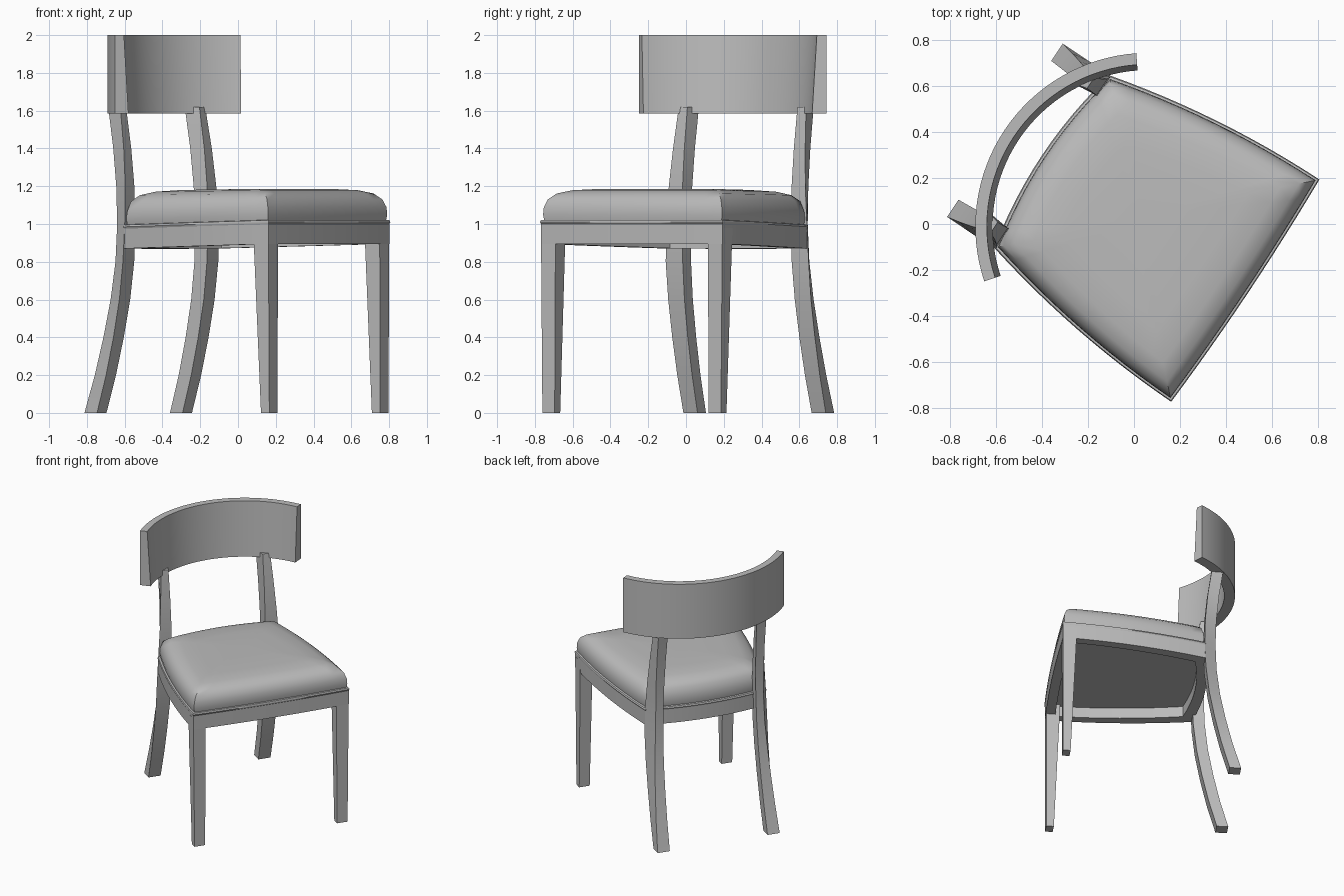
import bpy, bmesh, math
from mathutils import Vector

cube = bpy.data.objects.get("Cube")
if cube:
    bpy.data.objects.remove(cube, do_unlink=True)

grey = bpy.data.materials.new("plain grey")
grey.use_nodes = True
COLOUR = (0.5, 0.5, 0.5, 1)
grey.diffuse_color = COLOUR
grey.node_tree.nodes["Principled BSDF"].inputs["Base Color"].default_value = COLOUR

# The chair is built facing local +x, then turned as a whole
TURN = math.radians(-33.7)
SHIFT = (0.015, 0.023, 0)


def loft(name, rings, angle=35):
    """Skin closed rings of equal length and cap both ends."""
    bm = bmesh.new()
    loops = [[bm.verts.new(Vector(p)) for p in ring] for ring in rings]
    n = len(loops[0])
    for a, b in zip(loops, loops[1:]):
        for i in range(n):
            j = (i + 1) % n
            bm.faces.new((a[i], a[j], b[j], b[i]))
    bm.faces.new(loops[0][::-1])
    bm.faces.new(loops[-1])
    bmesh.ops.recalc_face_normals(bm, faces=bm.faces)
    mesh = bpy.data.meshes.new(name)
    bm.to_mesh(mesh)
    bm.free()
    obj = bpy.data.objects.new(name, mesh)
    bpy.context.collection.objects.link(obj)
    mesh.materials.append(grey)
    obj.rotation_euler.z = TURN
    obj.location = SHIFT
    bpy.ops.object.select_all(action='DESELECT')
    obj.select_set(True)
    bpy.context.view_layer.objects.active = obj
    bpy.ops.object.shade_smooth_by_angle(angle=math.radians(angle))
    return obj


def seat_ring(inset, z, slope=0.025, steps=12):
    """Tapered seat outline with gently bowed sides, sloping to the rear."""
    front, back = 0.56 - inset, -0.444 + inset
    wf, wb = 0.577 - inset, 0.447 - inset
    corners = [(front, -wf), (front, wf), (back, wb), (back, -wb)]
    bows = [0.015, 0.03, 0.05, 0.03]
    fade = max(0, 1 - inset / 0.45)
    ring = []
    for k in range(4):
        a, b = Vector(corners[k]), Vector(corners[(k + 1) % 4])
        d = (b - a).normalized()
        out = Vector((d.y, -d.x))
        for i in range(steps):
            t = i / steps
            p = a.lerp(b, t) + out * bows[k] * fade * 4 * t * (1 - t)
            ring.append((p.x, p.y, z + slope * (p.x - 0.56)))
    return ring


# Seat frame: hollow below with a recessed panel
loft("seat_frame", [seat_ring(d, z) for d, z in
                    [(0.02, 1.0), (0, 1.0), (0, 0.895), (0.065, 0.895), (0.065, 0.975)]])

# Upholstered cushion with a piped lower edge
cushion = [(0.012, 0.995), (0.0, 1.0), (-0.004, 1.01), (0.0, 1.02), (0.012, 1.022),
           (0.008, 1.05), (0.011, 1.09), (0.026, 1.13), (0.06, 1.162),
           (0.12, 1.18), (0.22, 1.188), (0.42, 1.19)]
loft("seat_cushion", [seat_ring(d, z, 0.025 if z < 1.1 else 0.01) for d, z in cushion], 45)

# Curved back rest, thicker at its lower edge
RADIUS, CENTRE, SPREAD, STEPS = 0.755, 0.06, 0.91, 32
section = [(RADIUS, 1.585), (RADIUS, 2.0), (RADIUS - 0.05, 2.0), (RADIUS - 0.075, 1.585)]
rest = []
for i in range(STEPS + 1):
    a = SPREAD * (2 * i / STEPS - 1)
    rest.append([(CENTRE - r * math.cos(a), r * math.sin(a), z) for r, z in section])
loft("back_rest", rest)

# Rear leg: height, rear edge, front inner/outer and rear inner/outer widths
rear_path = [(0, -0.693), (0.2, -0.635), (0.4, -0.588), (0.6, -0.55), (0.8, -0.527),
             (1.0, -0.52), (1.2, -0.526), (1.4, -0.545), (1.62, -0.577)]
FOOT, SEAT, TOP = (0.363, 0.453, 0.363, 0.453), (0.345, 0.455, 0.345, 0.4), (0.35, 0.405, 0.33, 0.4)


def widths(z):
    a, b, t = (FOOT, SEAT, z / 0.9) if z < 0.9 else (SEAT, TOP, (z - 0.9) / 0.72)
    return [p + (q - p) * t for p, q in zip(a, b)]


for side, label in ((1, "left"), (-1, "right")):
    rings = []
    for z, rear in rear_path:
        fi, fo, ri, ro = widths(z)
        fore = rear + 0.08
        rings.append([(fore, side * fi, z), (fore, side * fo, z),
                      (rear, side * ro, z), (rear, side * ri, z)])
    loft("rear_leg_" + label, rings)

    # Front leg tapers mostly from behind
    rings = []
    for z, rear, fore, inner, outer in [(0, 0.507, 0.56, 0.49, 0.568),
                                        (0.98, 0.463, 0.56, 0.485, 0.577)]:
        rings.append([(fore, side * inner, z), (fore, side * outer, z),
                      (rear, side * outer, z), (rear, side * inner, z)])
    loft("front_leg_" + label, rings)
